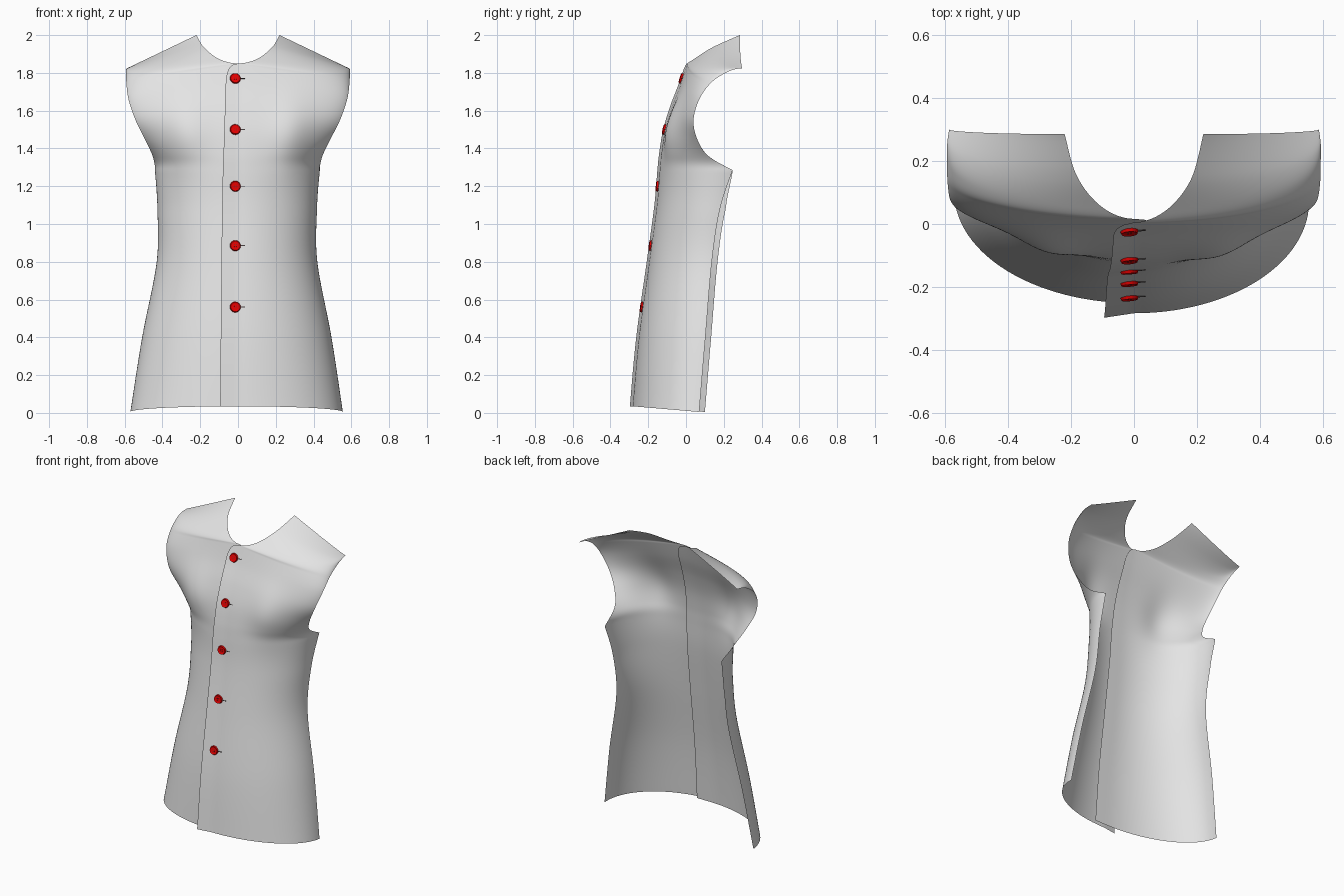
import bpy, bmesh, math
from mathutils import Vector, Matrix

old = bpy.data.objects.get("Cube")
if old:
    bpy.data.objects.remove(old, do_unlink=True)


def make_material(name, colour):
    mat = bpy.data.materials.new(name)
    mat.use_nodes = True
    mat.diffuse_color = (*colour, 1)
    bsdf = mat.node_tree.nodes["Principled BSDF"]
    bsdf.inputs["Base Color"].default_value = (*colour, 1)
    bsdf.inputs["Roughness"].default_value = 0.8
    return mat


cloth = make_material("light grey cloth", (0.78, 0.78, 0.78))
red = make_material("red button", (0.8, 0.0, 0.0))
dark = make_material("dark thread", (0.06, 0.05, 0.05))

# Guide rows from hem to shoulder seam: centre or neckline point,
# then side or armhole point with the angle the cloth wraps through
ROWS = [
    ((0, -.283, .035), (.555, .07, .005, 90)),
    ((0, -.25, .40), (.495, .103, .40, 90)),
    ((0, -.195, .80), (.42, .137, .80, 90)),
    ((0, -.155, 1.10), (.418, .18, 1.08, 92)),
    ((0, -.14, 1.28), (.43, .248, 1.285, 97)),
    ((0, -.13, 1.38), (.447, .12, 1.36, 78)),
    ((0, -.11, 1.50), (.49, .06, 1.45, 70)),
    ((0, -.075, 1.62), (.54, .04, 1.55, 72)),
    ((0, -.03, 1.74), (.578, .07, 1.66, 78)),
    ((0, .005, 1.85), (.59, .13, 1.745, 84)),
    ((.10, .042, 1.873), (.592, .20, 1.795, 88)),
    ((.18, .14, 1.935), (.592, .255, 1.818, 90)),
    ((.22, .285, 2.0), (.586, .30, 1.825, 90)),
]
LAST = len(ROWS) - 1
UNDERARM = 4    # row of the sharp underarm corner
NECK = 9        # row where the neckline starts
STEPS = 8       # subdivisions between guide rows
COLS = 28       # columns from centre to side
LAP_COLS = 4    # columns of the overlap


def spline(t, end):
    """Smooth curve through the inner (0) or outer (1) guide points."""
    i = min(int(t), LAST - 1)
    f = t - i
    a, b, c, d = (Vector(ROWS[min(max(i + k, 0), LAST)][end]) for k in (-1, 0, 1, 2))
    corner = UNDERARM if end else NECK
    if i + 1 == corner:
        d = c
    elif i == corner:
        a = b
        if end == 0:                   # neckline leaves the centre level
            a = Vector((-c.x, c.y, c.z))
    p = b + (c - a) * f / 2 + (a - b * 2.5 + c * 2 - d / 2) * f**2 + (b * 3 - a - c * 3 + d) * f**3 / 2
    p.x = max(p.x, 0)
    return p


def lap_width(t):
    """Width of the overlap past the centre, rounded off at the neck."""
    if t <= NECK - 1:
        return .095 - .03 * t / (NECK - 1)
    return .065 * math.sqrt(max(0, 1 - (t - NECK + 1) ** 2))


def panel_row(t, side):
    """Points of one row, from the overlap edge to the side edge."""
    inner, outer = spline(t, 0), spline(t, 1)
    low = max(0, 1 - t / LAST)
    slope = .15
    if side < 0:                       # the under panel sits a little further in
        inner.y += .01 * min(1, LAST - t) + .022 * low**2
        outer.y += .03 * min(1, max(0, UNDERARM - t))
        outer.x += .015 * low**2
        slope = 0
    lap = lap_width(t)
    pts = []
    for k in range(LAP_COLS):
        x = -lap * (1 - k / LAP_COLS)
        pts.append((side * (inner.x + x), inner.y + slope * x, inner.z))
    wrap = math.radians(outer.w)
    for k in range(COLS + 1):
        a = wrap * k / COLS
        across = math.sin(a) / math.sin(wrap)
        back = (1 - math.cos(a)) / (1 - math.cos(wrap))
        rise = back + (across - back) * t / LAST
        x = inner.x + (outer.x - inner.x) * across
        y = inner.y + (outer.y - inner.y) * back
        z = inner.z + (outer.z - inner.z) * rise
        # soft bust fullness
        y -= .03 * math.exp(-((x - .28) / .11) ** 2 - ((z - 1.47) / .17) ** 2)
        pts.append((side * x, y, z))
    return pts


def finish(name, bm, mat, smooth=True):
    mesh = bpy.data.meshes.new(name)
    bm.to_mesh(mesh)
    bm.free()
    mesh.materials.append(mat)
    obj = bpy.data.objects.new(name, mesh)
    bpy.context.collection.objects.link(obj)
    for poly in mesh.polygons:
        poly.use_smooth = smooth
    return obj


# Cloth panels
def make_panel(name, side):
    bm = bmesh.new()
    rows = [[bm.verts.new(p) for p in panel_row(i / STEPS, side)]
            for i in range(LAST * STEPS + 1)]
    for low, high in zip(rows, rows[1:]):
        for k in range(len(low) - 1):
            quad = (low[k], low[k + 1], high[k + 1], high[k])
            bm.faces.new(quad if side > 0 else quad[::-1])
    bmesh.ops.remove_doubles(bm, verts=bm.verts, dist=.0002)
    return finish(name, bm, cloth)


make_panel("left_front_panel", 1)
make_panel("right_front_panel", -1)


def centre_at(z):
    """Centre front point and outward normal at a height."""
    lo, hi = 0, NECK
    for _ in range(30):
        mid = (lo + hi) / 2
        if spline(mid, 0).z < z:
            lo = mid
        else:
            hi = mid
    p, q = spline(lo, 0), spline(lo + .05, 0)
    return p, Vector((.08, -1, (q.y - p.y) / (q.z - p.z))).normalized()


def add_disc(bm, radius, depth, frame, offset):
    bmesh.ops.create_cone(bm, cap_ends=True, segments=16, radius1=radius,
                          radius2=radius * .88, depth=depth,
                          matrix=frame @ Matrix.Translation(offset))


# Buttons with thread holes and buttonholes
for number, height in enumerate((1.77, 1.5, 1.2, .885, .56), 1):
    point, normal = centre_at(height)
    side_axis = Vector((0, 0, 1)).cross(normal).normalized()
    up_axis = normal.cross(side_axis)
    frame = Matrix((side_axis, up_axis, normal)).transposed().to_4x4()
    frame.translation = point + Vector((-.015, -.0015, 0))

    bm = bmesh.new()
    add_disc(bm, .029, .010, frame, (0, 0, .006))
    top = max(bm.faces, key=lambda f: f.normal.dot(normal) * len(f.verts))
    bmesh.ops.inset_individual(bm, faces=[top], thickness=.007, depth=-.003)
    finish(f"button_{number}", bm, red, False)

    bm = bmesh.new()
    for dx in (-.005, .005):
        for dy in (-.005, .005):
            add_disc(bm, .002, .002, frame, (dx, dy, .0085))
    finish(f"button_thread_{number}", bm, dark, False)

    bm = bmesh.new()
    slot = Matrix.Translation((.038, 0, .002)) @ Matrix.Diagonal((.028, .004, .004, 1))
    bmesh.ops.create_cube(bm, size=1, matrix=frame @ slot)
    finish(f"buttonhole_{number}", bm, dark, False)
